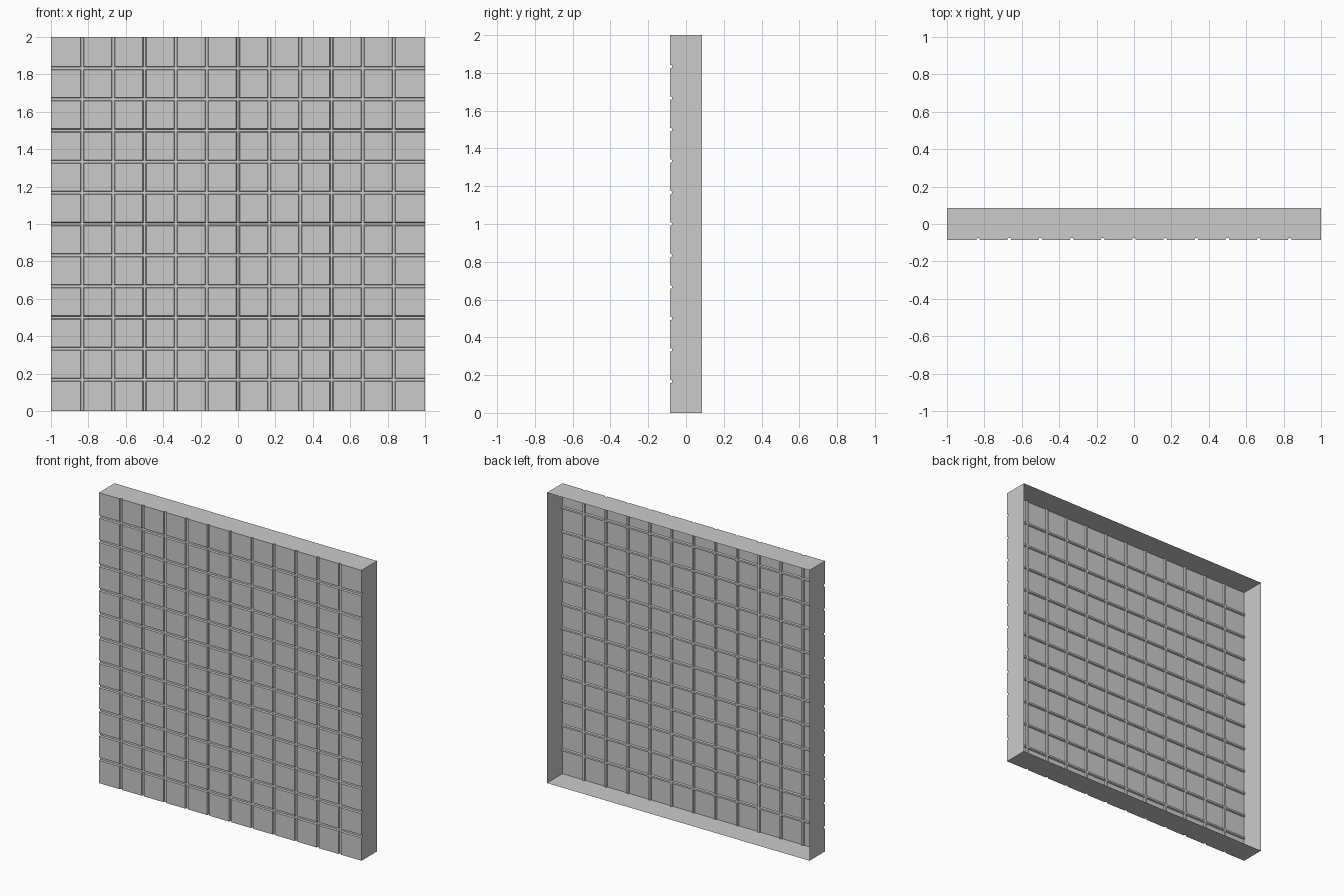
import bpy, bmesh

if "Cube" in bpy.data.objects:
    bpy.data.objects.remove(bpy.data.objects["Cube"])

N = 12             # tiles per side
P = 2.0 / N        # tile pitch
HALF = 0.0845      # half of the panel depth
D = 0.01           # groove depth
W, B = 0.010, 0.006  # half groove width at face / at floor

# Section across the tiles: (position, is_groove_floor)
section = [(0.0, False)]
for i in range(1, N):
    c = i * P
    section += [(c - W, False), (c - B, True), (c + B, True), (c + W, False)]
section.append((2.0, False))

bm = bmesh.new()
n = len(section)

# Tiled front sheet with crossing grooves
grid = [[bm.verts.new((x - 1, -HALF + (D if gx or gz else 0), z))
         for z, gz in section] for x, gx in section]
for i in range(n - 1):
    for j in range(n - 1):
        bm.faces.new((grid[i][j], grid[i + 1][j],
                      grid[i + 1][j + 1], grid[i][j + 1]))

# Thin side walls running back from the rim, open at the rear
rim = [e for e in bm.edges if e.is_boundary]
walls = bmesh.ops.extrude_edge_only(bm, edges=rim)
for v in walls["geom"]:
    if isinstance(v, bmesh.types.BMVert):
        v.co.y = HALF
bmesh.ops.recalc_face_normals(bm, faces=bm.faces)
# Face the tiles outward (-y)
centre = min(bm.faces, key=lambda f: f.calc_center_median().y)
if centre.normal.y > 0:
    bmesh.ops.reverse_faces(bm, faces=bm.faces)

mesh = bpy.data.meshes.new("tiled_wall_panel")
bm.to_mesh(mesh)
bm.free()
panel = bpy.data.objects.new("tiled_wall_panel", mesh)
bpy.context.collection.objects.link(panel)
